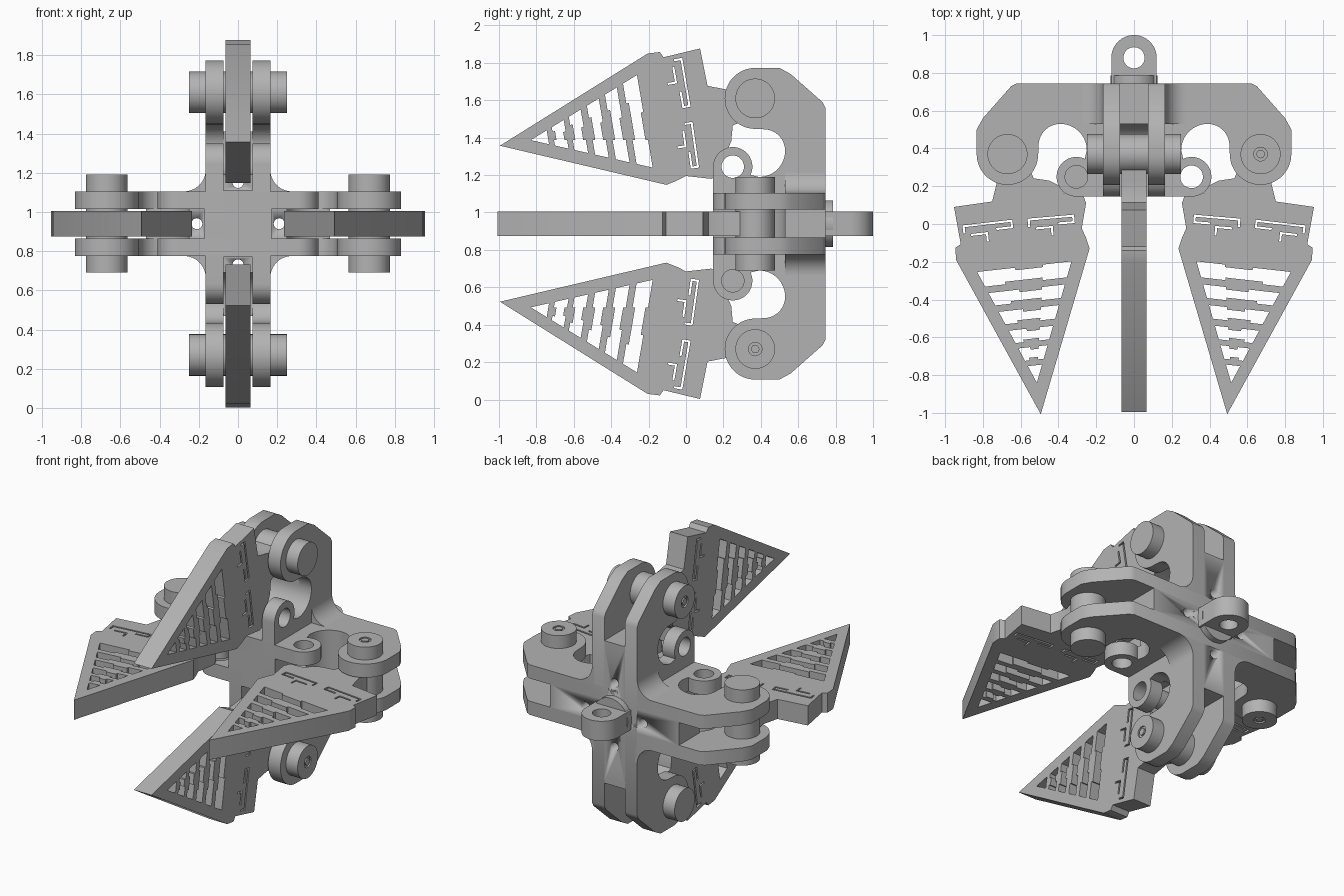
import bpy
from math import cos, sin, pi, radians
from mathutils import Matrix, Vector

if "Cube" in bpy.data.objects:
    bpy.data.objects.remove(bpy.data.objects["Cube"])

# One plain grey for the whole mechanism
GREY = (0.45, 0.45, 0.45, 1)
grey = bpy.data.materials.new("plain_grey")
grey.use_nodes = True
grey.diffuse_color = GREY
grey.node_tree.nodes["Principled BSDF"].inputs["Base Color"].default_value = GREY

CENTRE = Matrix.Translation((0, 0, 0.94))
PIVOT = (0.67, 0.37)
LUG = (0.305, 0.25)


def arc(c, r, a0, a1, n=14):
    """Points on an arc, angles in degrees."""
    steps = [radians(a0 + (a1 - a0) * i / n) for i in range(n + 1)]
    return [(c[0] + r * cos(a), c[1] + r * sin(a)) for a in steps]


def circle(c, r, n=40):
    return arc(c, r, 0, 360, n)[:-1]


def prism(name, loops, low, high, matrix=Matrix()):
    """Extrude closed loops (inner loops are holes) from low to high along local z."""
    curve = bpy.data.curves.new(name, "CURVE")
    curve.dimensions = "2D"
    curve.fill_mode = "BOTH"
    curve.extrude = (high - low) / 2
    for loop in loops:
        spline = curve.splines.new("POLY")
        spline.points.add(len(loop) - 1)
        for point, (x, y) in zip(spline.points, loop):
            point.co = (x, y, 0, 1)
        spline.use_cyclic_u = True
    obj = bpy.data.objects.new(name, curve)
    bpy.context.collection.objects.link(obj)
    bpy.ops.object.select_all(action="DESELECT")
    obj.select_set(True)
    bpy.context.view_layer.objects.active = obj
    bpy.ops.object.convert(target="MESH")
    obj = bpy.context.object
    obj.data.transform(matrix @ Matrix.Translation((0, 0, (low + high) / 2)))
    bpy.ops.object.mode_set(mode="EDIT")
    bpy.ops.mesh.select_all(action="SELECT")
    bpy.ops.mesh.remove_doubles(threshold=0.00001)
    bpy.ops.mesh.normals_make_consistent(inside=False)
    bpy.ops.object.mode_set(mode="OBJECT")
    obj.data.materials.clear()
    obj.data.materials.append(grey)
    bpy.ops.object.shade_smooth_by_angle(angle=radians(30))
    return obj


def drill(obj, matrix, radius):
    """Cut a round hole along local z of the matrix."""
    cutter = prism("drill_cutter", [circle((0, 0), radius, 20)], -2, 2, matrix)
    cutter.hide_render = True
    mod = obj.modifiers.new("bolt_hole", "BOOLEAN")
    mod.operation = "DIFFERENCE"
    mod.solver = "EXACT"
    mod.object = cutter
    bpy.context.view_layer.objects.active = obj
    bpy.ops.object.modifier_apply(modifier=mod.name)
    bpy.data.objects.remove(cutter)


# Arm side plate: front lug, rounded inner throat, pivot end, chamfered back
throat = arc((0.39, 0.39), 0.14, 180, 90)
arm_outline = ([(0, 0.145)] + arc(LUG, 0.105, -90, 115, 24) + throat
               + arc((0.39, 0.415), 0.115, 90, 0) + arc(PIVOT, 0.163, 180, 360, 24)
               + [(0.833, 0.5), (0.8, 0.56), (0.65, 0.73), (0.62, 0.745), (0, 0.745)])
core_outline = ([(0, 0.145), (0.17, 0.145), (0.17, 0.36), (0.25, 0.36)] + throat
                + [(0.47, 0.53), (0.47, 0.745), (0, 0.745)])

# Claw blade outline, from the tip up the outer edge, round the pivot, down the inner edge
blade_outline = ([(0.417, -0.995), (0.91, -0.205), (0.918, -0.14), (0.89, -0.12),
                  (0.937, 0.075), (0.737, 0.115), (0.715, 0.23)]
                 + arc(PIVOT, 0.092, 0, 180)
                 + [(0.525, 0.25), (0.44, 0.242), (0.39, 0.22), (0.36, 0.18),
                    (0.26, 0.18), (0.24, 0.135), (0.255, 0.0), (0.232, -0.045),
                    (0.208, -0.105)])


def window_slots():
    """Tapered row of slots separated by stepped bars."""
    a, b, tip = Vector((0.30, -0.178)), Vector((0.795, -0.262)), Vector((0.447, -0.83))

    def at(s, u):
        return tuple(a.lerp(b, u).lerp(tip, s))

    slots = []
    for s0, s1 in ((0, 0.11), (0.19, 0.28), (0.36, 0.45), (0.53, 0.62), (0.69, 0.78)):
        step = 0.022
        slots.append([at(s0, 0), at(s0, 0.3), at(s0 + step, 0.3), at(s0 + step, 0.6),
                      at(s0, 0.6), at(s0, 1), at(s1 + step, 1), at(s1 + step, 0.75),
                      at(s1, 0.75), at(s1, 0.3), at(s1 + step, 0.3), at(s1 + step, 0)])
    slots.append([at(0.85, 0), at(0.85, 1), at(1, 0)])
    return slots


def bracket_slots(start, end):
    """Narrow bracket-shaped groove with a smaller hook beside it."""
    start, end = Vector(start), Vector(end)
    along = (end - start).normalized()
    across = Vector((along.y, -along.x))
    if across.y > 0:
        across = -across
    n, w = (end - start).length, 0.011

    def place(points):
        return [tuple(start + along * p + across * q) for p, q in points]

    return [place([(0, 0), (n, 0), (n, 0.045), (n - 0.09, 0.045), (n - 0.09, 0.045 - w),
                   (n - w, 0.045 - w), (n - w, w), (w, w), (w, 0.045), (0, 0.045)]),
            place([(0.04, 0.05), (0.13, 0.05), (0.13, 0.1), (0.13 - w, 0.1),
                   (0.13 - w, 0.05 + w), (0.04, 0.05 + w)])]


blade_loops = ([blade_outline] + window_slots()
               + bracket_slots((0.887, -0.02), (0.625, 0.025))
               + bracket_slots((0.545, 0.035), (0.30, 0.07)))

# Four arms, each with its pin and claw blade
for k, side in enumerate(("left", "upper", "right", "lower")):
    turn = CENTRE @ Matrix.Rotation(-k * pi / 2, 4, "Y")
    for label, low, high in (("a", 0.075, 0.165), ("b", -0.165, -0.075)):
        prism(f"{side}_arm_plate_{label}", [arm_outline, circle(LUG, 0.06)], low, high, turn)
    core = prism(f"{side}_arm_core", [core_outline], -0.08, 0.08, turn)
    bolt = turn @ Matrix.Translation((0.21, 0, 0)) @ Matrix.Rotation(pi / 2, 4, "X")
    drill(core, bolt, 0.028)

    prism(f"{side}_pivot_pin", [circle(PIVOT, 0.106)], -0.25, 0.24, turn)
    prism(f"{side}_pivot_pin_cap",
          [circle(PIVOT, 0.106), circle(PIVOT, 0.036), circle(PIVOT, 0.022)], 0.24, 0.25, turn)
    if side in ("right", "lower"):
        prism(f"{side}_lug_plug", [circle(LUG, 0.06)], -0.065, 0.065, turn)

    # Side claws are swung slightly further open
    swing = radians(3.2) if side in ("left", "right") else 0
    hinge = (Matrix.Translation((*PIVOT, 0)) @ Matrix.Rotation(swing, 4, "Z")
             @ Matrix.Translation((-PIVOT[0], -PIVOT[1], 0)))
    prism(f"{side}_claw_blade", blade_loops, -0.065, 0.065, turn @ hinge)

    # Curved web between neighbouring arms
    web = [(0.15, 0.15), (0.275, 0.15)] + arc((0.275, 0.275), 0.11, 270, 180) + [(0.15, 0.275)]
    prism(f"{side}_hub_web", [web], -0.745, -0.53, turn @ Matrix.Rotation(pi / 2, 4, "X"))

# Rear mounting eye on a round base
eye = [(-0.12, 0.74), (0.12, 0.74)] + arc((0, 0.88), 0.12, 0, 180, 28)
prism("rear_eye", [eye, circle((0, 0.88), 0.056)], -0.065, 0.065, CENTRE)
prism("rear_eye_base", [circle((0, 0), 0.125)], -0.785, -0.74,
      CENTRE @ Matrix.Rotation(pi / 2, 4, "X"))
